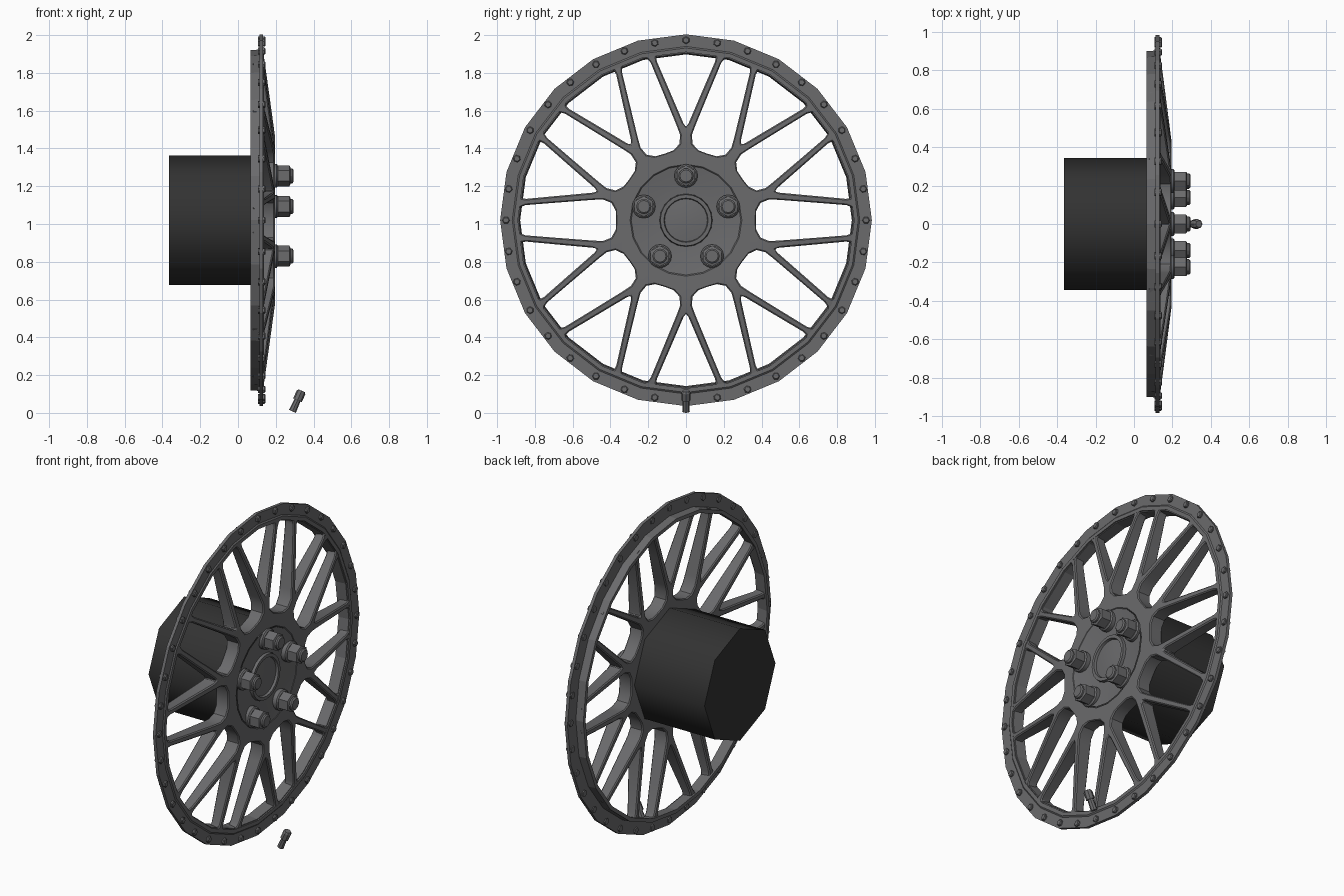
import bpy, bmesh
from math import sin, cos, pi, radians, atan2, hypot
from mathutils import Vector, Matrix

cube = bpy.data.objects.get("Cube")
if cube:
    bpy.data.objects.remove(cube)

CZ = 1.02  # axle height


def material(name, rgb):
    m = bpy.data.materials.new(name)
    m.use_nodes = True
    col = (*rgb, 1)
    m.diffuse_color = col
    m.node_tree.nodes["Principled BSDF"].inputs["Base Color"].default_value = col
    return m


GREY = material("gunmetal grey", (0.145, 0.145, 0.15))
DARK = material("dark hub", (0.032, 0.032, 0.032))


def polar(x, r, a):
    """Point at radius r and angle a (from straight up) around the axle."""
    return Vector((x, r * sin(a), CZ + r * cos(a)))


def finish(bm, name, mat, angle=30):
    bmesh.ops.remove_doubles(bm, verts=bm.verts, dist=1e-4)
    bmesh.ops.recalc_face_normals(bm, faces=bm.faces)
    mesh = bpy.data.meshes.new(name)
    bm.to_mesh(mesh)
    bm.free()
    ob = bpy.data.objects.new(name, mesh)
    bpy.context.collection.objects.link(ob)
    mesh.materials.append(mat)
    bpy.ops.object.select_all(action='DESELECT')
    ob.select_set(True)
    bpy.context.view_layer.objects.active = ob
    bpy.ops.object.shade_smooth_by_angle(angle=radians(angle))
    return ob


def lathe(bm, profile, sides, matrix=None, closed=False):
    """Spin (x, r) points around the x axis, then place with matrix."""
    mat = matrix or Matrix.Translation((0, 0, CZ))
    rings = []
    for x, r in profile:
        if r == 0:
            rings.append([bm.verts.new(mat @ Vector((x, 0, 0)))] * sides)
        else:
            rings.append([bm.verts.new(mat @ Vector((x, r * sin(2 * pi * i / sides),
                                                     r * cos(2 * pi * i / sides))))
                          for i in range(sides)])
    pairs = list(zip(rings, rings[1:]))
    if closed:
        pairs.append((rings[-1], rings[0]))
    for p, q in pairs:
        for i in range(sides):
            j = (i + 1) % sides
            bm.faces.new(list(dict.fromkeys((p[i], p[j], q[j], q[i]))))


# Axle drum
bm = bmesh.new()
lathe(bm, [(-0.365, 0), (-0.365, 0.343), (0.12, 0.343), (0.12, 0)], 8)
finish(bm, "axle_drum", DARK, 60)

# Rim barrel and bolted flange
bm = bmesh.new()
lathe(bm, [(0.065, 0.878), (0.065, 0.9), (0.13, 0.905), (0.13, 0.885)], 24, closed=True)
finish(bm, "rim_barrel", GREY, 10)
bm = bmesh.new()
lathe(bm, [(0.113, 0.89), (0.113, 0.984), (0.132, 0.984), (0.132, 0.92),
           (0.138, 0.912), (0.138, 0.89)], 24, closed=True)
finish(bm, "rim_flange", GREY, 10)

# Spoke star: each row joins the narrow window edge to the wide window edge
ROWS = [((0.29, 0), (0.29, 0)), ((0.32, 0), (0.37, 0)), ((0.35, 0), (0.372, 0.05)),
        ((0.39, 0), (0.395, 0.092)), ((0.45, 0), (0.44, 0.11)), ((0.495, 0), (0.49, 0.108)),
        ((0.51, 0.012), (0.53, 0.105)), ((0.68, 0.085), (0.70, 0.092)),
        ((0.84, 0.154), (0.85, 0.080)), ((0.868, 0.158), (0.876, 0.070)),
        ((0.88, 0.145), (0.895, 0.055))]
HALF = radians(18)


def front_x(r):
    return 0.195 - 0.06 * max(0, (r - 0.45) / 0.45)


def back_x(r):
    return 0.11 - 0.035 * max(0, (r - 0.35) / 0.55)


bm = bmesh.new()
for k in range(10):
    for side in (-1, 1):
        row_verts = []
        for (u, v), (s, w) in ROWS:
            pts = ((hypot(u, v), atan2(v, u)), (hypot(s, w), HALF - atan2(w, s)))
            row_verts.append([bm.verts.new(polar(front_x(r), r, k * 2 * HALF + side * a))
                              for r, a in pts])
        for (a, b), (c, d) in zip(row_verts, row_verts[1:]):
            bm.faces.new((a, b, d, c) if side > 0 else (a, c, d, b))
bmesh.ops.remove_doubles(bm, verts=bm.verts, dist=1e-4)
bmesh.ops.recalc_face_normals(bm, faces=bm.faces)
back = bmesh.ops.extrude_face_region(bm, geom=bm.faces[:], use_keep_orig=True)
for v in back["geom"]:
    if isinstance(v, bmesh.types.BMVert):
        v.co.x = back_x(hypot(v.co.y, v.co.z - CZ))
star = finish(bm, "spoke_star", GREY, 35)
bevel = star.modifiers.new("edge_chamfer", 'BEVEL')
bevel.width = 0.006
bevel.segments = 1
bevel.limit_method = 'ANGLE'
bevel.angle_limit = radians(50)

# Dished hub face with raised centre ring and cap
bm = bmesh.new()
lathe(bm, [(0.195, 0.29), (0.18, 0.2), (0.176, 0.14)], 20)
finish(bm, "hub_dish", GREY)
bm = bmesh.new()
lathe(bm, [(0.165, 0.14), (0.192, 0.136), (0.192, 0.117), (0.178, 0.113), (0.184, 0.06),
           (0.186, 0)], 24)
finish(bm, "centre_cap", GREY)

# Five lug nuts
for k in range(5):
    bm = bmesh.new()
    place = Matrix.Translation(polar(0, 0.235, k * 2 * pi / 5))
    lathe(bm, [(0.17, 0), (0.17, 0.062), (0.205, 0.062), (0.212, 0.054), (0.212, 0)], 16, place)
    lathe(bm, [(0.205, 0), (0.205, 0.056), (0.272, 0.056), (0.277, 0.046), (0.277, 0)], 6, place)
    lathe(bm, [(0.27, 0.04), (0.287, 0.04), (0.294, 0.032), (0.294, 0)], 12, place)
    finish(bm, f"lug_nut_{k + 1}", GREY)

# Flange bolts
bm = bmesh.new()
for k in range(36):
    angle = k * 2 * pi / 36
    place = Matrix.Translation(polar(0, 0.953, angle)) @ Matrix.Rotation(-angle, 4, 'X')
    lathe(bm, [(0.106, 0), (0.106, 0.02), (0.14, 0.02), (0.145, 0.015), (0.145, 0)], 6, place)
finish(bm, "flange_bolts", GREY)

# Tilted valve stem
bm = bmesh.new()
start, end = Vector((0.288, 0, 0.008)), Vector((0.338, 0, 0.118))
place = Matrix.Translation(start) @ Vector((1, 0, 0)).rotation_difference(end - start).to_matrix().to_4x4()
lathe(bm, [(0, 0), (0, 0.02), (0.065, 0.017), (0.065, 0.025), (0.11, 0.025), (0.12, 0.018),
           (0.12, 0)], 8, place)
finish(bm, "valve_stem", GREY)
